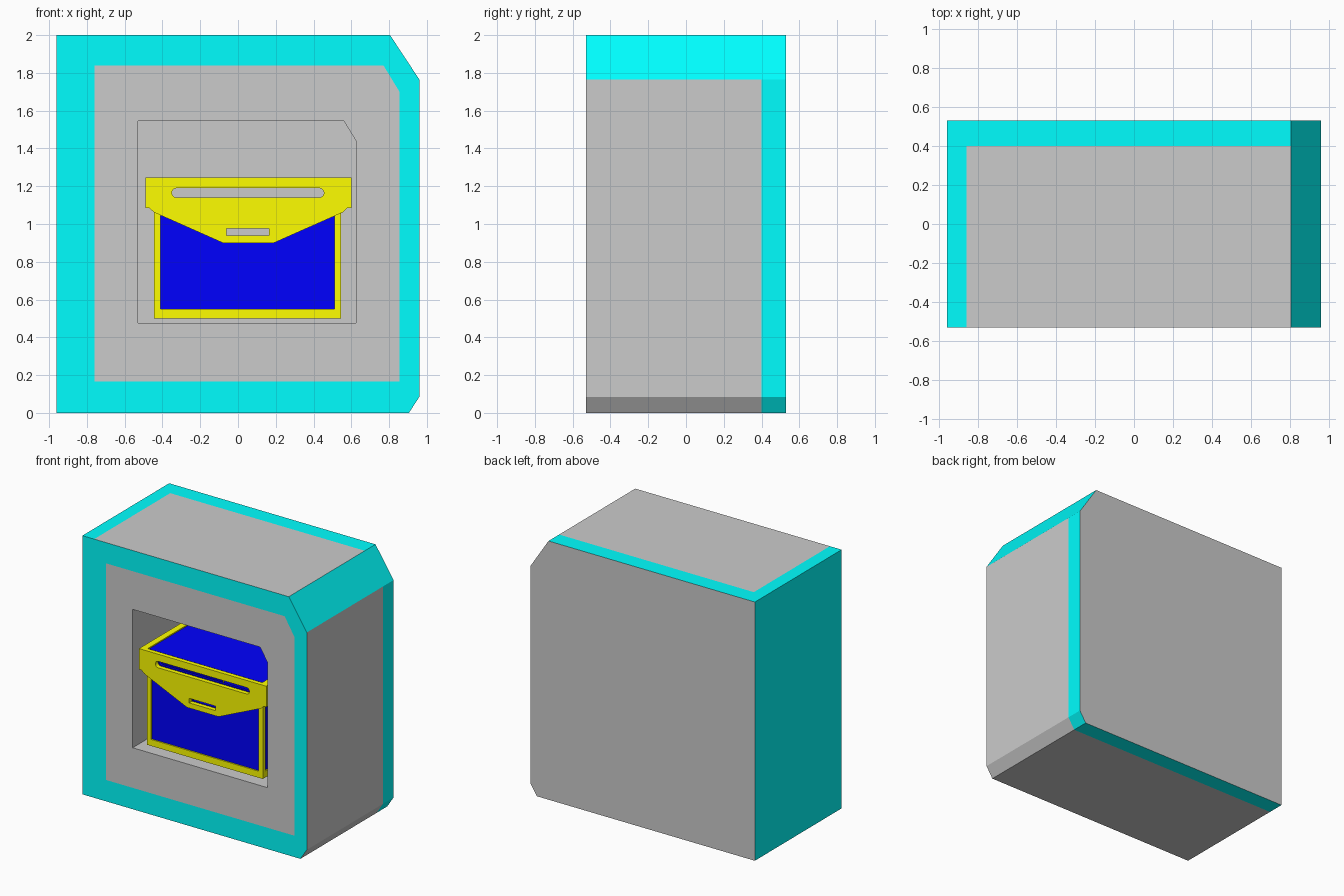
import bpy, bmesh, math

if "Cube" in bpy.data.objects:
    bpy.data.objects.remove(bpy.data.objects["Cube"])

def material(name, rgb):
    m = bpy.data.materials.new(name)
    m.diffuse_color = (*rgb, 1)
    m.use_nodes = True
    m.node_tree.nodes["Principled BSDF"].inputs["Base Color"].default_value = m.diffuse_color
    return m

GREY = material("grey", (0.8, 0.8, 0.8))
CYAN = material("cyan", (0, 1, 1))
YELLOW = material("yellow", (1, 1, 0))
BLUE = material("blue", (0, 0, 1))

def finish(name, bm, *mats):
    bmesh.ops.recalc_face_normals(bm, faces=bm.faces)
    me = bpy.data.meshes.new(name)
    bm.to_mesh(me)
    bm.free()
    ob = bpy.data.objects.new(name, me)
    bpy.context.collection.objects.link(ob)
    for m in mats:
        me.materials.append(m)
    return ob

def prism(name, pts, y0, y1, mat=None):
    """Extrude an xz outline from y0 to y1."""
    bm = bmesh.new()
    a, b = [[bm.verts.new((x, y, z)) for x, z in pts] for y in (y0, y1)]
    bm.faces.new(a)
    bm.faces.new(b[::-1])
    for i in range(len(pts)):
        j = (i + 1) % len(pts)
        bm.faces.new((a[i], b[i], b[j], a[j]))
    return finish(name, bm, *([mat] if mat else []))

def box(name, x0, x1, y0, y1, z0, z1, mat=None):
    return prism(name, [(x0, z0), (x1, z0), (x1, z1), (x0, z1)], y0, y1, mat)

def cut(ob, *cutters):
    for c in cutters:
        m = ob.modifiers.new("cut", 'BOOLEAN')
        m.operation, m.solver, m.object = 'DIFFERENCE', 'EXACT', c

# Outer housing: one skin running from the back, round the front, into the recess
outer = [(-.96, 0), (.905, 0), (.96, .085), (.96, 1.765), (.805, 2), (-.86, 2), (-.96, 2)]
mid = [(-.76, .165), (.79, .165), (.855, .165), (.855, 1.70), (.77, 1.84), (-.70, 1.84), (-.76, 1.84)]
hole = [(-.53, .475), (.57, .475), (.625, .475), (.625, 1.44), (.56, 1.545), (-.48, 1.545), (-.53, 1.545)]
ALL = range(7)
# each ring: outline, y, and which of its edges are cyan up to the next ring
rings = [(outer, .53, ALL), (outer, .40, (3, 5, 6)), (outer, -.53, ALL),
         (mid, -.53, ()), (hole, -.53, ()), (hole, .50, ())]
bm = bmesh.new()
loops = [[bm.verts.new((x, y, z)) for x, z in p] for p, y, _ in rings]
for k in range(len(rings) - 1):
    a, b = loops[k], loops[k + 1]
    for i in ALL:
        j = (i + 1) % 7
        f = bm.faces.new((a[i], a[j], b[j], b[i]))
        f.material_index = int(i in rings[k][2])
bm.faces.new(loops[0])
bm.faces.new(loops[-1])
finish("housing", bm, GREY, CYAN)

# Inner container extents
X0, X1, Y0, Y1, Z0, ZT = -.445, .545, -.475, .445, .50, 1.245

# Slot cutters: rounded grip slot and small label slot
slot = []
for cx, start in ((.43, -90), (-.325, 90)):
    for s in range(9):
        a = math.radians(start + s * 22.5)
        slot.append((cx + .025 * math.cos(a), 1.165 + .025 * math.sin(a)))
grip_cut = prism("grip_slot_cutter", slot, -.52 - .05, .49)
label_cut = box("label_slot_cutter", -.06, .165, -.57, .49, .94, .975)
inside = box("interior_cutter", X0 + .03, X1 - .03, Y0 + .03, Y1 - .03, Z0 + .03, ZT - .03, BLUE)
for c in (grip_cut, label_cut, inside):
    c.hide_render = True
    c.display_type = 'WIRE'

# Blue container body, hollow
body = box("container_body", X0 + .01, X1 - .01, Y0 + .01, Y1 - .01, Z0 + .01, ZT - .005, BLUE)
cut(body, inside, grip_cut, label_cut)

# Yellow corner posts and bottom rails
t = .035
for side, x in (("left", X0), ("right", X1 - t)):
    for end, y in (("front", Y0), ("back", Y1 - t)):
        box(f"corner_post_{side}_{end}", x, x + t, y, y + t, Z0, 1.10, YELLOW)
    box(f"bottom_rail_{side}", x, x + t, Y0 + t, Y1 - t, Z0, Z0 + .05, YELLOW)
for end, y in (("front", Y0), ("back", Y1 - t)):
    box(f"bottom_rail_{end}", X0 + t, X1 - t, y, y + t, Z0, Z0 + .05, YELLOW)

# Lid rim sides
box("lid_rim_left", -.49, X0 + .005, Y0, Y1, 1.085, ZT, YELLOW)
box("lid_rim_right", X1 - .005, .60, Y0, Y1, 1.085, ZT, YELLOW)

# Tapered flaps on the front and back, with slots
flap = [(-.49, ZT), (-.49, 1.085), (-.47, 1.085), (-.445, 1.062), (-.08, .90), (.19, .90),
        (.555, 1.062), (.58, 1.085), (.60, 1.085), (.60, ZT)]
for end, y0, y1 in (("front", -.51, Y0), ("back", Y1, .48)):
    cut(prism("flap_" + end, flap, y0, y1, YELLOW), grip_cut, label_cut)
